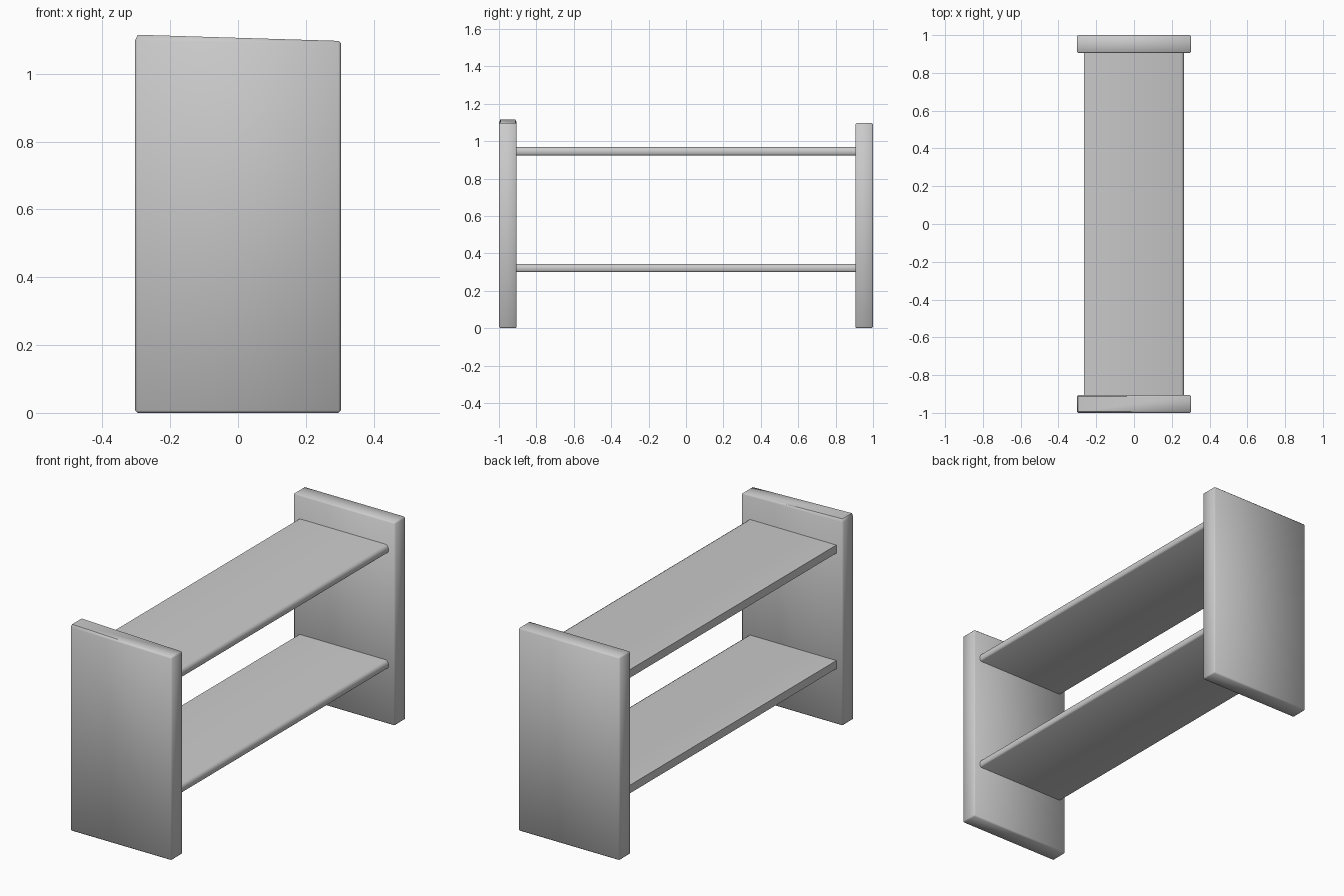
import bpy, bmesh

if "Cube" in bpy.data.objects:
    bpy.data.objects.remove(bpy.data.objects["Cube"])


def finish(bm, name):
    bmesh.ops.recalc_face_normals(bm, faces=bm.faces[:])
    mesh = bpy.data.meshes.new(name)
    bm.to_mesh(mesh)
    bm.free()
    mesh.shade_smooth()
    obj = bpy.data.objects.new(name, mesh)
    bpy.context.collection.objects.link(obj)
    bpy.ops.object.select_all(action='DESELECT')
    obj.select_set(True)
    bpy.context.view_layer.objects.active = obj
    bpy.ops.object.shade_smooth_by_angle(angle=1.0)
    return obj


HEIGHT, WIDTH, THICK, BEVEL = 1.097, 0.606, 0.095, 0.007


# Upright end panel with chamfered edges; lift raises the rear top corner
def end_panel(name, y, lift):
    bm = bmesh.new()
    bmesh.ops.create_cube(bm, size=1)
    for v in bm.verts:
        v.co.x *= WIDTH
        v.co.y = v.co.y * THICK + y
        v.co.z = (v.co.z + 0.5) * HEIGHT
    bmesh.ops.bevel(bm, geom=bm.edges[:], offset=BEVEL, segments=1,
                    affect='EDGES', profile=0.5)
    for v in bm.verts:
        if v.co.z > HEIGHT - 2 * BEVEL and v.co.x < 0:
            v.co.z += lift if v.co.z > HEIGHT - 0.001 else lift * 0.5
    finish(bm, name)


# Shelf board extruded along y, with a rounded edge on +x
def shelf(name, z):
    profile = [(-0.265, 0), (0.258, 0), (0.265, 0.006), (0.265, 0.026),
               (0.261, 0.037), (0.25, 0.044), (-0.265, 0.044)]
    bm = bmesh.new()
    face = bm.faces.new([bm.verts.new((x, -0.91, z + h)) for x, h in profile])
    out = bmesh.ops.extrude_face_region(bm, geom=[face], use_keep_orig=True)
    verts = [g for g in out['geom'] if isinstance(g, bmesh.types.BMVert)]
    bmesh.ops.translate(bm, verts=verts, vec=(0, 1.82, 0))
    finish(bm, name)


end_panel("front_end_panel", -0.9525, 0.018)
end_panel("back_end_panel", 0.9525, 0.0)
shelf("lower_shelf", 0.30)
shelf("upper_shelf", 0.924)
